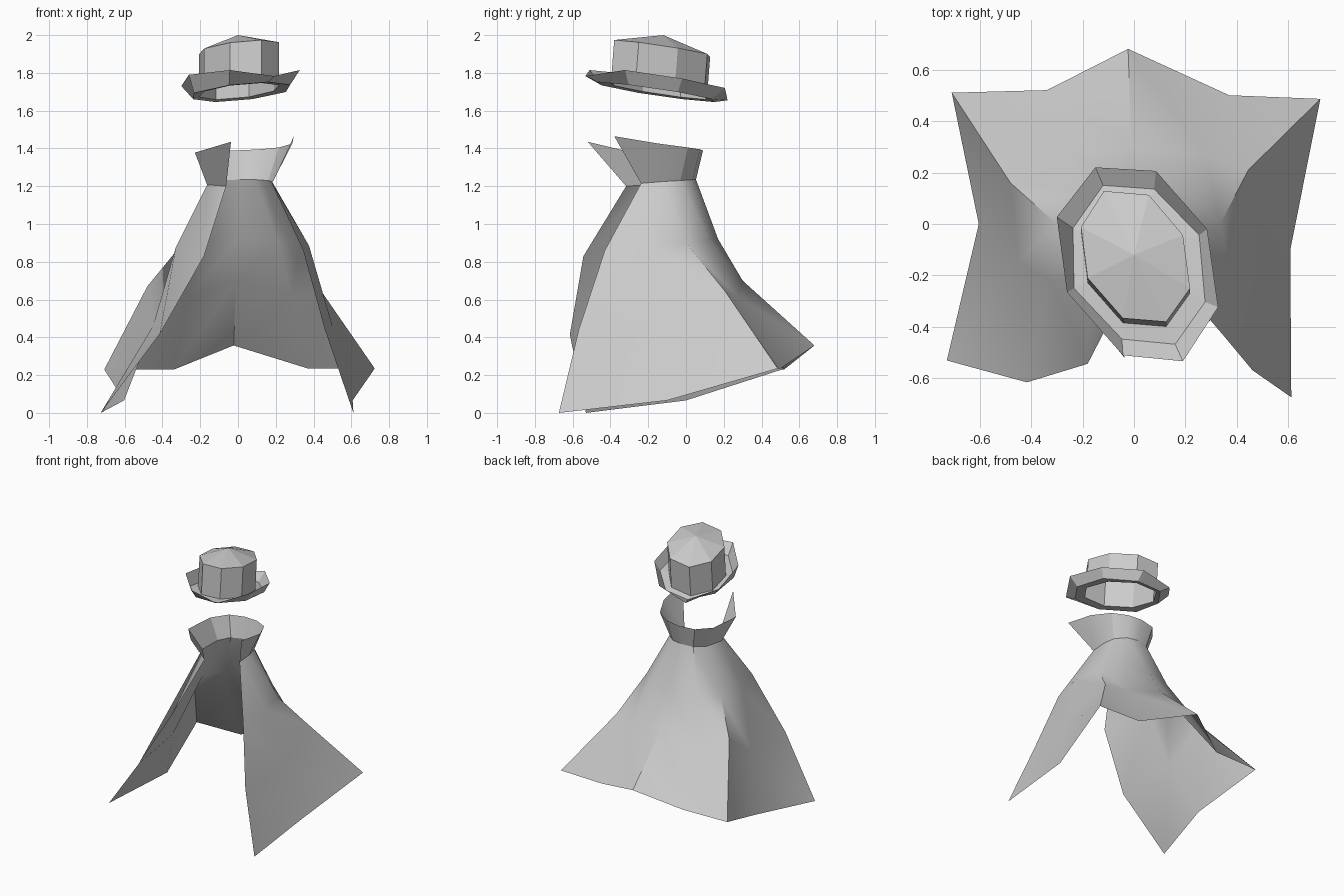
import bpy, bmesh, math


def loft(name, rows, closed=False, apex=None, smooth=None):
    """Join point rows of equal length with quads; optional fan to an apex."""
    bm = bmesh.new()
    rings = [[bm.verts.new(p) for p in row] for row in rows]
    n = len(rings[0])
    for a, b in zip(rings, rings[1:]):
        for i in range(n if closed else n - 1):
            j = (i + 1) % n
            bm.faces.new((a[i], a[j], b[j], b[i]))
    if apex:
        tip = bm.verts.new(apex)
        for i in range(n):
            bm.faces.new((rings[-1][i], rings[-1][(i + 1) % n], tip))
    bmesh.ops.recalc_face_normals(bm, faces=bm.faces)
    me = bpy.data.meshes.new(name)
    bm.to_mesh(me)
    bm.free()
    ob = bpy.data.objects.new(name, me)
    bpy.context.collection.objects.link(ob)
    if smooth:
        bpy.ops.object.select_all(action='DESELECT')
        ob.select_set(True)
        bpy.context.view_layer.objects.active = ob
        bpy.ops.object.shade_smooth_by_angle(angle=math.radians(smooth))
    return ob


def tilted(points, height, dy=0.0):
    """Place a flat outline on the tilted plane of the hat."""
    return [(x, y + dy, height + 0.07 * x - 0.14 * (y + dy)) for x, y in points]


# Hat: upturned brim, fold ring and eight-sided crown with a low peak
brim = [(-.15, .22, 1.655), (.085, .206, 1.72), (.284, -.02, 1.77), (.327, -.323, 1.815),
        (.19, -.533, 1.783), (-.043, -.51, 1.815), (-.26, -.265, 1.79), (-.30, .027, 1.73)]
fold = [(-.12, .15), (.078, .136), (.253, -.043), (.276, -.303),
        (.16, -.467), (-.047, -.447), (-.233, -.25), (-.237, -.016)]
crown = [(-.117, .128), (.058, .113), (.19, -.043), (.218, -.25),
         (.125, -.38), (-.043, -.366), (-.18, -.21), (-.206, -.012)]
crown_base = tilted(crown, 1.682, -.018)
loft("hat_brim", [brim, tilted(fold, 1.675), crown_base], closed=True)
loft("hat_crown", [crown_base, tilted(crown, 1.912)], closed=True, apex=(0, -.12, 2.0))

# Neckline shared by collar and cape, from right front round the back to left front
neck = [(.18, -.238, 1.215), (.18, -.12, 1.225), (.16, -.03, 1.23), (.09, .035, 1.235),
        (0, .053, 1.235), (-.085, .035, 1.23), (-.145, -.04, 1.22), (-.164, -.2, 1.208),
        (-.063, -.317, 1.2)]

# Flared collar, open at the front
collar_top = [(.296, -.38, 1.465), (.287, -.14, 1.425), (.215, .01, 1.405), (.11, .075, 1.395),
              (0, .09, 1.39), (-.12, .065, 1.385), (-.205, -.04, 1.38), (-.228, -.28, 1.378),
              (-.037, -.52, 1.435)]
loft("collar", [neck, collar_top], smooth=30)

# Cape: chest row, knee row and ragged hem
chest = [(.345, -.43, .86), (.376, -.2, .885), (.335, .0, .9), (.21, .125, .91),
         (0, .17, .92), (-.2, .13, .91), (-.30, .0, .89), (-.328, -.22, .88),
         (-.18, -.543, .83)]
knee = [(.46, -.568, .44), (.50, -.17, .46), (.444, .21, .64), (.28, .27, .62),
        (-.01, .30, .70), (-.26, .27, .62), (-.48, .16, .67), (-.45, -.15, .46),
        (-.416, -.615, .415)]
hem = [(.611, -.673, .0), (.607, -.10, .066), (.724, .486, .235), (.37, .50, .235),
       (-.023, .68, .357), (-.338, .52, .23), (-.708, .51, .23), (-.603, 0, .066),
       (-.727, -.53, .0)]
loft("cape", [neck, chest, knee, hem], smooth=35)
